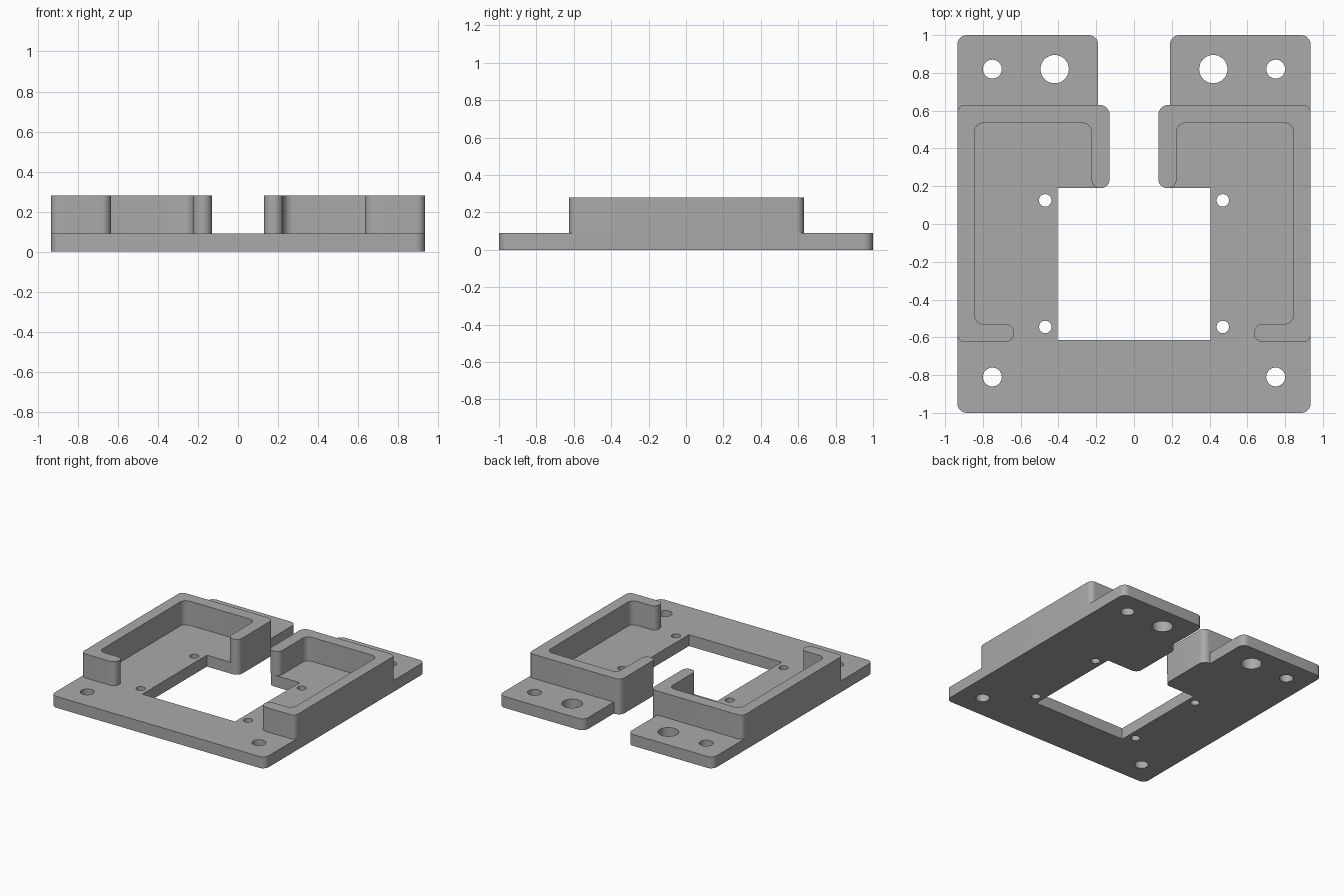
import bpy, bmesh
from math import sin, cos, tan, pi
from mathutils import Vector

old = bpy.data.objects.get("Cube")
if old:
    bpy.data.objects.remove(old)

PLATE_TOP, WALL_TOP, R = 0.09, 0.28, 0.05

grey = bpy.data.materials.new("grey plastic")
grey.use_nodes = True
colour = (0.4, 0.4, 0.4, 1)
grey.diffuse_color = colour
grey.node_tree.nodes["Principled BSDF"].inputs["Base Color"].default_value = colour


def rounded(corners, steps=8):
    """Outline from (x, y, radius) corners, each rounded by a tangent arc."""
    out = []
    for i, (x, y, r) in enumerate(corners):
        p = Vector((x, y))
        if not r:
            out.append(p)
            continue
        a = (Vector(corners[i - 1][:2]) - p).normalized()
        b = (Vector(corners[(i + 1) % len(corners)][:2]) - p).normalized()
        half = a.angle(b) / 2
        centre = p + (a + b).normalized() * r / sin(half)
        start = p + a * r / tan(half) - centre
        end = p + b * r / tan(half) - centre
        sweep = start.angle_signed(end)
        for k in range(steps + 1):
            t = -sweep * k / steps
            out.append(centre + Vector((start.x * cos(t) - start.y * sin(t),
                                        start.x * sin(t) + start.y * cos(t))))
    return out


def circle(x, y, r, n=32):
    return [Vector((x + r * cos(2 * pi * k / n), y + r * sin(2 * pi * k / n)))
            for k in range(n)]


def slab(name, loops, z0, z1):
    """Fill the outlines (inner loops become holes) and extrude from z0 to z1."""
    curve = bpy.data.curves.new(name, 'CURVE')
    curve.dimensions, curve.fill_mode = '2D', 'BOTH'
    curve.extrude = (z1 - z0) / 2
    for loop in loops:
        spline = curve.splines.new('POLY')
        spline.points.add(len(loop) - 1)
        for point, co in zip(spline.points, loop):
            point.co = (co.x, co.y, 0, 1)
        spline.use_cyclic_u = True
    temp = bpy.data.objects.new(name + "_profile", curve)
    bpy.context.collection.objects.link(temp)
    graph = bpy.context.evaluated_depsgraph_get()
    mesh = bpy.data.meshes.new_from_object(temp.evaluated_get(graph))
    bpy.data.objects.remove(temp)

    bm = bmesh.new()
    bm.from_mesh(mesh)
    bmesh.ops.remove_doubles(bm, verts=bm.verts, dist=0.0001)
    bmesh.ops.recalc_face_normals(bm, faces=bm.faces)
    bmesh.ops.translate(bm, verts=bm.verts, vec=(0, 0, (z0 + z1) / 2))
    bm.to_mesh(mesh)
    bm.free()
    mesh.materials.clear()
    mesh.materials.append(grey)
    ob = bpy.data.objects.new(name, mesh)
    bpy.context.collection.objects.link(ob)
    bpy.ops.object.select_all(action='DESELECT')
    ob.select_set(True)
    bpy.context.view_layer.objects.active = ob
    bpy.ops.object.shade_smooth_by_angle(angle=pi / 6)
    return ob


def flip(corners):
    return [(-x, y, r) for x, y, r in reversed(corners)]


# Base plate: outer edge, rear slot and square window form one outline
half_plate = [(0.935, -1, R), (0.935, 1, R), (0.19, 1, R), (0.19, 0.63, 0),
              (0.13, 0.63, R), (0.13, 0.19, R), (0.405, 0.19, 0), (0.405, -0.615, 0)]
holes = [(0.75, 0.82, 0.05), (0.42, 0.82, 0.075), (0.75, -0.81, 0.05),
         (0.47, 0.125, 0.033), (0.47, -0.545, 0.033)]
plate_loops = [rounded(half_plate + flip(half_plate))]
plate_loops += [circle(s * x, y, r) for x, y, r in holes for s in (1, -1)]
slab("base_plate", plate_loops, 0, PLATE_TOP)

# Hooked retaining walls, one per side
wall = [(0.935, -0.625, 0.04), (0.935, 0.63, 0.04), (0.13, 0.63, R), (0.13, 0.19, 0.045),
        (0.225, 0.19, 0.045), (0.225, 0.535, R), (0.845, 0.535, R), (0.845, -0.53, R),
        (0.635, -0.53, 0.045), (0.635, -0.625, 0.045)]
slab("left_wall", [rounded(wall)], PLATE_TOP, WALL_TOP)
slab("right_wall", [rounded(flip(wall))], PLATE_TOP, WALL_TOP)
